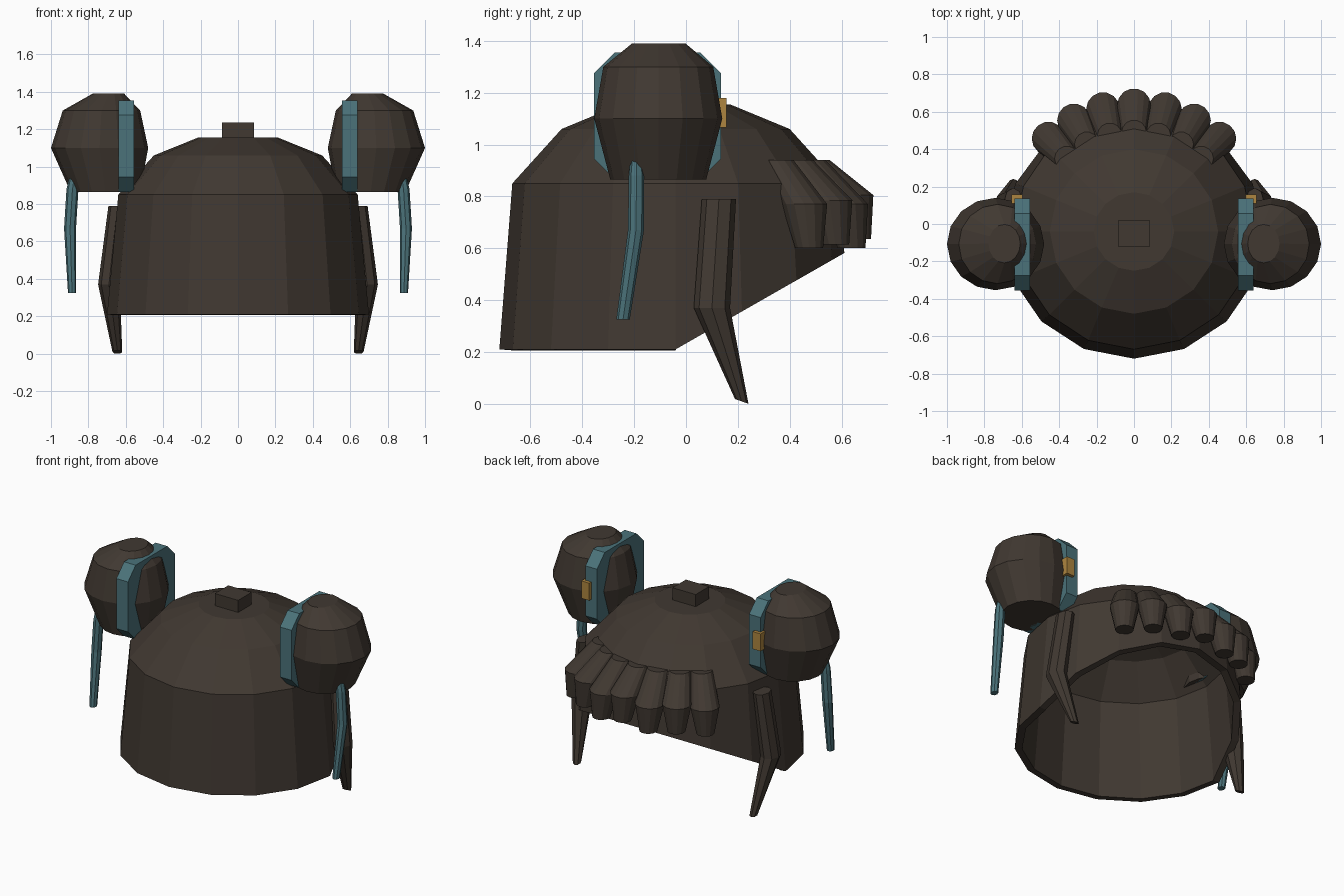
import bpy, bmesh, math
from mathutils import Vector

if "Cube" in bpy.data.objects:
    bpy.data.objects.remove(bpy.data.objects["Cube"])


def material(name, rgb):
    m = bpy.data.materials.new(name)
    m.diffuse_color = (*rgb, 1)
    m.use_nodes = True
    m.node_tree.nodes["Principled BSDF"].inputs["Base Color"].default_value = m.diffuse_color
    return m


HAIR = material("dark brown hair", (0.052, 0.040, 0.031))
TEAL = material("teal ribbon", (0.070, 0.170, 0.195))
GOLD = material("gold clip", (0.42, 0.235, 0.05))


def finish(bm, name, mat):
    bmesh.ops.recalc_face_normals(bm, faces=bm.faces[:])
    me = bpy.data.meshes.new(name)
    bm.to_mesh(me)
    bm.free()
    me.materials.append(mat)
    ob = bpy.data.objects.new(name, me)
    bpy.context.collection.objects.link(ob)
    return ob


def loft(rings, sides, open_start=False):
    """Stack of horizontal ellipses (x, y, z, rx, ry) bridged into a solid."""
    bm = bmesh.new()
    loops = []
    for x, y, z, rx, ry in rings:
        loops.append([bm.verts.new((x + rx * math.cos(2 * math.pi * i / sides),
                                    y + ry * math.sin(2 * math.pi * i / sides), z))
                      for i in range(sides)])
    for a, b in zip(loops, loops[1:]):
        for i in range(sides):
            j = (i + 1) % sides
            bm.faces.new((a[i], a[j], b[j], b[i]))
    if not open_start:
        bm.faces.new(loops[0])
    bm.faces.new(loops[-1])
    return bm


def box(name, mat, lo, hi):
    bm = bmesh.new()
    bmesh.ops.create_cube(bm, size=1)
    lo, hi = Vector(lo), Vector(hi)
    for v in bm.verts:
        v.co = (lo + hi) / 2 + v.co * (hi - lo)
    return finish(bm, name, mat)


# Hair cap: open shell, cut on a slope where the face opening is
CY = -0.04
bm = loft([(0, CY, 0.21, 0.70, 0.68), (0, CY, 0.85, 0.64, 0.63),
           (0, CY, 1.06, 0.45, 0.44), (0, CY, 1.155, 0.215, 0.21)], 16, True)
bmesh.ops.bisect_plane(bm, geom=bm.verts[:] + bm.edges[:] + bm.faces[:],
                       plane_co=(0, -0.04, 0.21), plane_no=(0, 0.571, -1),
                       clear_outer=True)
cap = finish(bm, "hair_cap", HAIR)
mod = cap.modifiers.new("thickness", 'SOLIDIFY')
mod.thickness = 0.045
mod.offset = -1

# Small block on the crown
box("crown_block", HAIR, (-0.085, -0.12, 1.10), (0.085, 0.02, 1.235))

# Fringe: fan of seven tapered curls
for k in range(-3, 4):
    a = math.radians(14.2 * k)
    lift = 0.035 if k == 0 else (0.015 if abs(k) == 2 else 0)
    rings = []
    for dist, z, r in ((0.70, 0.60 + lift, 0.055), (0.675, 0.77 + lift, 0.09),
                       (0.53, 0.94, 0.066)):
        rings.append((dist * math.sin(a), CY + dist * math.cos(a), z, r, r))
    finish(loft(rings, 14), "fringe_curl", HAIR)

for s, side in ((1, "right"), (-1, "left")):
    # Hair bun
    finish(loft([(s * 0.71, -0.107, 0.865, 0.185, 0.185),
                 (s * 0.74, -0.107, 1.10, 0.26, 0.247),
                 (s * 0.73, -0.107, 1.30, 0.207, 0.212),
                 (s * 0.693, -0.105, 1.39, 0.085, 0.103)], 16),
           side + "_bun", HAIR)

    # Chamfered eight-sided ribbon band around the bun
    bm = bmesh.new()
    h, c = 0.245, 0.165
    outline = [(h, c), (c, h), (-c, h), (-h, c), (-h, -c), (-c, -h), (c, -h), (h, -c)]
    f = bm.faces.new([bm.verts.new((s * 0.555, -0.11 + y, 1.11 + z)) for y, z in outline])
    ext = bmesh.ops.extrude_face_region(bm, geom=[f], use_keep_orig=True)
    for v in ext["geom"]:
        if isinstance(v, bmesh.types.BMVert):
            v.co.x = s * 0.64
    finish(bm, side + "_ribbon_band", TEAL)

    # Gold clip on the band
    x0, x1 = sorted((s * 0.597, s * 0.655))
    box(side + "_clip", GOLD, (x0, 0.11, 1.065), (x1, 0.157, 1.18))

    # Hanging ribbon tail
    finish(loft([(s * 0.887, -0.243, 0.325, 0.022, 0.026),
                 (s * 0.898, -0.193, 0.67, 0.032, 0.031),
                 (s * 0.885, -0.191, 0.88, 0.032, 0.030),
                 (s * 0.872, -0.190, 0.965, 0.025, 0.022)], 8),
           side + "_ribbon_tail", TEAL)

    # Side lock of hair bent at the middle
    finish(loft([(s * 0.645, 0.215, 0.01, 0.026, 0.026),
                 (s * 0.69, 0.10, 0.37, 0.058, 0.070),
                 (s * 0.645, 0.127, 0.79, 0.048, 0.066)], 8),
           side + "_side_lock", HAIR)

# Rest the whole model on the ground
for ob in bpy.context.scene.objects:
    if ob.name.endswith("side_lock"):
        for v in ob.data.vertices:
            if v.co.z < 0.02:
                v.co.z = 0.01 - (0.215 - v.co.y) * -0.35
        low = min(v.co.z for v in ob.data.vertices)
        for v in ob.data.vertices:
            if v.co.z < 0.03:
                v.co.z -= low
